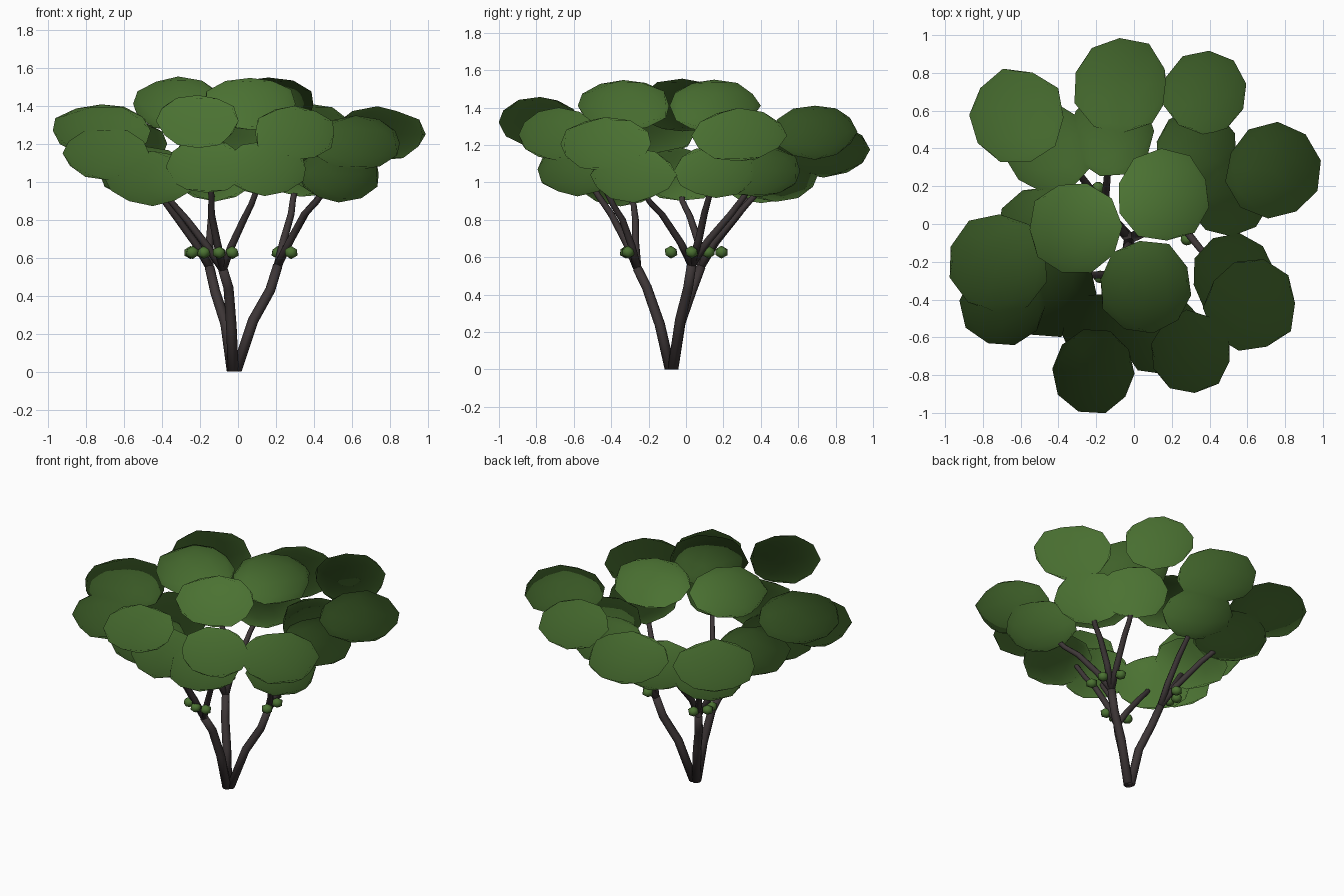
import bpy, bmesh, math, random
from mathutils import Vector, Matrix

if "Cube" in bpy.data.objects:
    bpy.data.objects.remove(bpy.data.objects["Cube"])

random.seed(4)


def material(name, rgb):
    m = bpy.data.materials.new(name)
    m.diffuse_color = (*rgb, 1)
    m.use_nodes = True
    m.node_tree.nodes["Principled BSDF"].inputs["Base Color"].default_value = m.diffuse_color
    return m


LEAF = material("leaf_green", (0.070, 0.168, 0.032))
BARK = material("dark_bark", (0.047, 0.037, 0.038))


def finish(bm, name, mat):
    bmesh.ops.recalc_face_normals(bm, faces=bm.faces[:])
    me = bpy.data.meshes.new(name)
    bm.to_mesh(me)
    bm.free()
    me.materials.append(mat)
    for p in me.polygons:
        p.use_smooth = True
    ob = bpy.data.objects.new(name, me)
    bpy.context.collection.objects.link(ob)
    return ob


def tube(name, pts, r0, r1, sides=8):
    """Tapered round limb through the given points."""
    pts = [Vector(p) for p in pts]
    bm = bmesh.new()
    rings = []
    n = len(pts) - 1
    for i, p in enumerate(pts):
        t = (pts[min(i + 1, n)] - pts[max(i - 1, 0)]).normalized()
        if i == 0 and p.z == 0:
            t = Vector((0, 0, 1))
        a = t.cross(Vector((0, 1, 0))).normalized()
        b = t.cross(a)
        r = r0 + (r1 - r0) * i / n
        rings.append([bm.verts.new(p + r * (math.cos(k * math.tau / sides) * a
                                            + math.sin(k * math.tau / sides) * b))
                      for k in range(sides)])
    for lo, hi in zip(rings, rings[1:]):
        for k in range(sides):
            bm.faces.new((lo[k], lo[(k + 1) % sides], hi[(k + 1) % sides], hi[k]))
    bm.faces.new(rings[0])
    bm.faces.new(rings[-1])
    return finish(bm, name, BARK)


def clump(name, pos, r, rz, jitter=0.05, subdiv=2):
    """Flattened faceted leaf clump."""
    bm = bmesh.new()
    bmesh.ops.create_icosphere(bm, subdivisions=subdiv, radius=1)
    spin = Matrix.Rotation(random.uniform(0, math.tau), 3, 'Z')
    for v in bm.verts:
        c = spin @ v.co * (1.02 + random.uniform(-jitter, jitter))
        v.co = Vector(pos) + Vector((c.x * r, c.y * r, c.z * rz))
    return finish(bm, name, LEAF)


# Stems: three limbs fanning out from one foot, each with three branches
stems = {
    "front": ([(-.025, -.085, 0), (-.035, -.14, .24), (-.05, -.21, .44), (-.08, -.26, .54)],
              [[(-.035, -.29, .66), (.03, -.34, .80), (.07, -.39, .88), (.13, -.47, 1.04)],
               [(-.11, -.32, .68), (-.14, -.40, .83), (-.14, -.47, .93), (-.17, -.54, 1.05)],
               [(-.17, -.27, .67), (-.27, -.27, .80), (-.34, -.28, .88), (-.42, -.33, .98)]]),
    "left": ([(-.03, -.07, 0), (-.065, -.03, .25), (-.12, .03, .42), (-.15, .08, .55)],
             [[(-.15, .15, .68), (-.14, .27, .82), (-.14, .34, .90), (-.13, .46, 1.02)],
              [(-.21, .16, .68), (-.31, .29, .84), (-.36, .33, .90), (-.43, .40, 1.0)],
              [(-.22, .07, .67), (-.33, .02, .82), (-.39, -.02, .90), (-.47, -.02, 1.0)]]),
    "right": ([(-.01, -.07, 0), (.08, -.03, .27), (.17, .01, .43), (.21, .03, .56)],
              [[(.27, -.03, .68), (.35, -.13, .83), (.41, -.19, .89), (.49, -.26, 1.0)],
               [(.28, .07, .70), (.36, .10, .84), (.42, .12, .91), (.48, .15, 1.02)],
               [(.24, .12, .69), (.28, .24, .83), (.29, .30, .91), (.32, .38, 1.03)]]),
}
for side, (stem, branches) in stems.items():
    tube(side + "_stem", stem, .029, .025)
    for i, b in enumerate(branches):
        tube(f"{side}_branch_{i + 1}", [stem[-1]] + b, .022, .014)

# Small buds, one beside the start of each branch
for i, (x, y) in enumerate([(-.25, .12), (-.19, .19), (-.24, .06),
                            (-.18, -.28), (-.10, -.32), (-.03, -.31),
                            (.28, -.08), (.28, .03), (.21, .12)]):
    clump(f"bud_{i + 1}", (x, y, .627), .037, .034, 0, 1)

# Leaf canopy: (x, y, z, radius) in three tiers
tiers = {
    "top": [(.16, .15, 1.41, .24), (-.315, -.02, 1.41, .24), (.065, -.335, 1.41, .245)],
    "outer": [(-.62, .57, 1.20, .25), (-.065, .735, 1.175, .25), (.38, .69, 1.27, .22),
              (.735, .28, 1.25, .245), (.62, -.43, 1.205, .24), (.30, -.68, 1.255, .215),
              (-.21, -.78, 1.32, .215), (-.69, -.42, 1.15, .225), (-.72, -.21, 1.27, .26)],
    "lower": [(.53, -.28, 1.04, .22), (.50, .16, 1.06, .22), (.33, .39, 1.06, .22),
              (-.12, .48, 1.04, .22), (-.45, .40, 1.03, .23), (-.49, -.03, 1.04, .23),
              (-.45, -.35, 1.02, .24), (-.17, -.57, 1.08, .21), (.14, -.58, 1.07, .22)],
}
heart = Vector((0, 0, 1.0))
for tier, blobs in tiers.items():
    for i, (x, y, z, r) in enumerate(blobs):
        ob = clump(f"{tier}_leaf_clump_{i + 1}", (x, y, z), r, .14)
        # Soft canopy shading: normals point out from the heart of the tree
        ob.data.normals_split_custom_set_from_vertices(
            [(v.co - heart).normalized() for v in ob.data.vertices])
